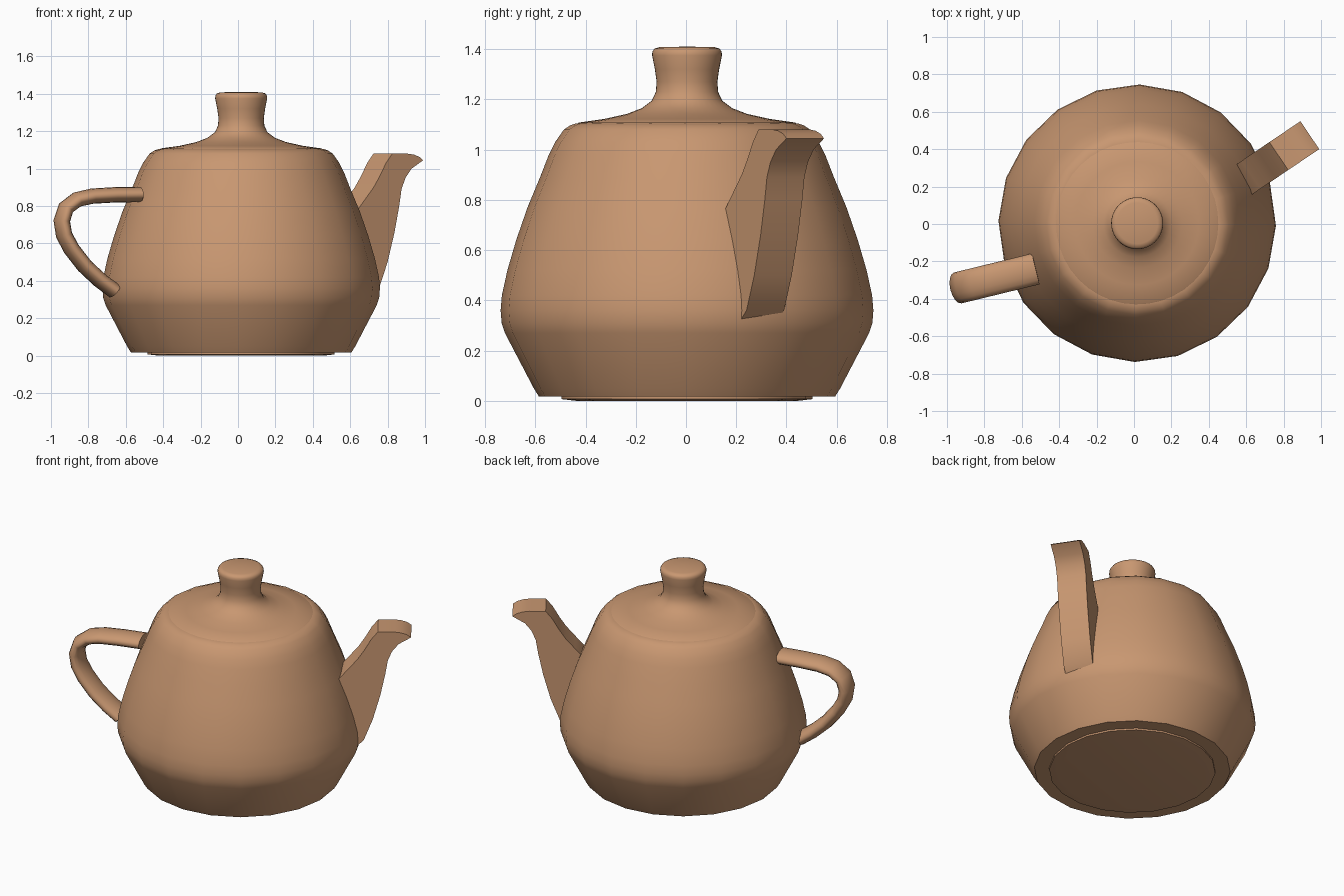
import bpy, bmesh, math
from mathutils import Vector

old = bpy.data.objects.get("Cube")
if old:
    bpy.data.objects.remove(old, do_unlink=True)

clay = bpy.data.materials.new("clay brown")
clay.use_nodes = True
colour = (0.58, 0.31, 0.165, 1)
clay.diffuse_color = colour
clay.node_tree.nodes["Principled BSDF"].inputs["Base Color"].default_value = colour


def finish(name, bm, angle):
    """Turn a bmesh into a smooth-shaded clay object."""
    bmesh.ops.remove_doubles(bm, verts=bm.verts, dist=1e-5)
    bmesh.ops.recalc_face_normals(bm, faces=bm.faces)
    mesh = bpy.data.meshes.new(name)
    bm.to_mesh(mesh)
    bm.free()
    mesh.materials.append(clay)
    obj = bpy.data.objects.new(name, mesh)
    bpy.context.collection.objects.link(obj)
    bpy.ops.object.select_all(action="DESELECT")
    obj.select_set(True)
    bpy.context.view_layer.objects.active = obj
    bpy.ops.object.shade_smooth_by_angle(angle=math.radians(angle))
    return obj


def loft(name, rings, angle):
    """Bridge rings of points and cap both ends."""
    bm = bmesh.new()
    loops = [[bm.verts.new(p) for p in ring] for ring in rings]
    n = len(loops[0])
    for a, b in zip(loops, loops[1:]):
        for i in range(n):
            j = (i + 1) % n
            bm.faces.new((a[i], a[j], b[j], b[i]))
    bm.faces.new(loops[0])
    bm.faces.new(loops[-1])
    return finish(name, bm, angle)


def lathe(name, profile, sides, angle=40):
    """Turn a (radius, height) profile about the pot's axis."""
    turn = math.radians(-1)
    rings = [[(0.017 + r * math.cos(turn + math.tau * i / sides),
               0.004 + r * math.sin(turn + math.tau * i / sides), z)
              for i in range(sides)] for r, z in profile]
    return loft(name, rings, angle)


# Pot body, foot and lid
lathe("body", [(0.59, 0.018), (0.61, 0.05), (0.725, 0.27), (0.738, 0.31),
               (0.742, 0.36), (0.737, 0.42), (0.715, 0.52), (0.68, 0.64),
               (0.635, 0.77), (0.585, 0.89), (0.55, 0.98), (0.525, 1.03),
               (0.49, 1.08), (0.465, 1.097), (0.44, 1.105)], 20)
lathe("foot", [(0.44, 0.0), (0.5, 0.007), (0.5, 0.02)], 20, 30)
lathe("lid", [(0.44, 1.10), (0.43, 1.108), (0.33, 1.122), (0.24, 1.142),
              (0.18, 1.165), (0.14, 1.195), (0.124, 1.23), (0.121, 1.27),
              (0.128, 1.32), (0.139, 1.375), (0.138, 1.39), (0.13, 1.402),
              (0.11, 1.408), (0.01, 1.41)], 40)

# Spout: flat-sided profile given as (distance from tip, height)
spout_shape = [(0, 1.045), (-0.025, 1.063), (-0.06, 1.075), (-0.10, 1.08),
               (-0.20, 1.08), (-0.24, 1.03), (-0.28, 0.96), (-0.32, 0.90),
               (-0.38, 0.83), (-0.44, 0.76), (-0.50, 0.60), (-0.45, 0.30),
               (-0.35, 0.30), (-0.285, 0.36), (-0.23, 0.50), (-0.185, 0.66),
               (-0.155, 0.80), (-0.14, 0.89), (-0.115, 0.95), (-0.075, 1.0)]
aim = Vector((math.cos(math.radians(34)), math.sin(math.radians(34)), 0))
across = Vector((-aim.y, aim.x, 0))
tip = Vector((0.94, 0.475, 0))
loft("spout", [[tip + aim * s + across * w + Vector((0, 0, z))
                for s, z in spout_shape] for w in (-0.09, 0.09)], 35)

# Handle: broad oval section swept along a path of (x, height)
path = [(-0.525, 0.862), (-0.66, 0.86), (-0.78, 0.853), (-0.86, 0.835),
        (-0.92, 0.79), (-0.942, 0.72), (-0.93, 0.645), (-0.89, 0.57),
        (-0.82, 0.48), (-0.74, 0.405), (-0.66, 0.345)]
points = [Vector((x, -0.24 + 0.244 * (x + 0.525), z)) for x, z in path]
side = Vector((0.244, -1, 0)).normalized()
rings = []
for i, p in enumerate(points):
    along = points[min(i + 1, len(points) - 1)] - points[max(i - 1, 0)]
    up = side.cross(along).normalized()
    rings.append([p + side * 0.085 * math.cos(math.tau * k / 16)
                  + up * 0.041 * math.sin(math.tau * k / 16) for k in range(16)])
loft("handle", rings, 50)
